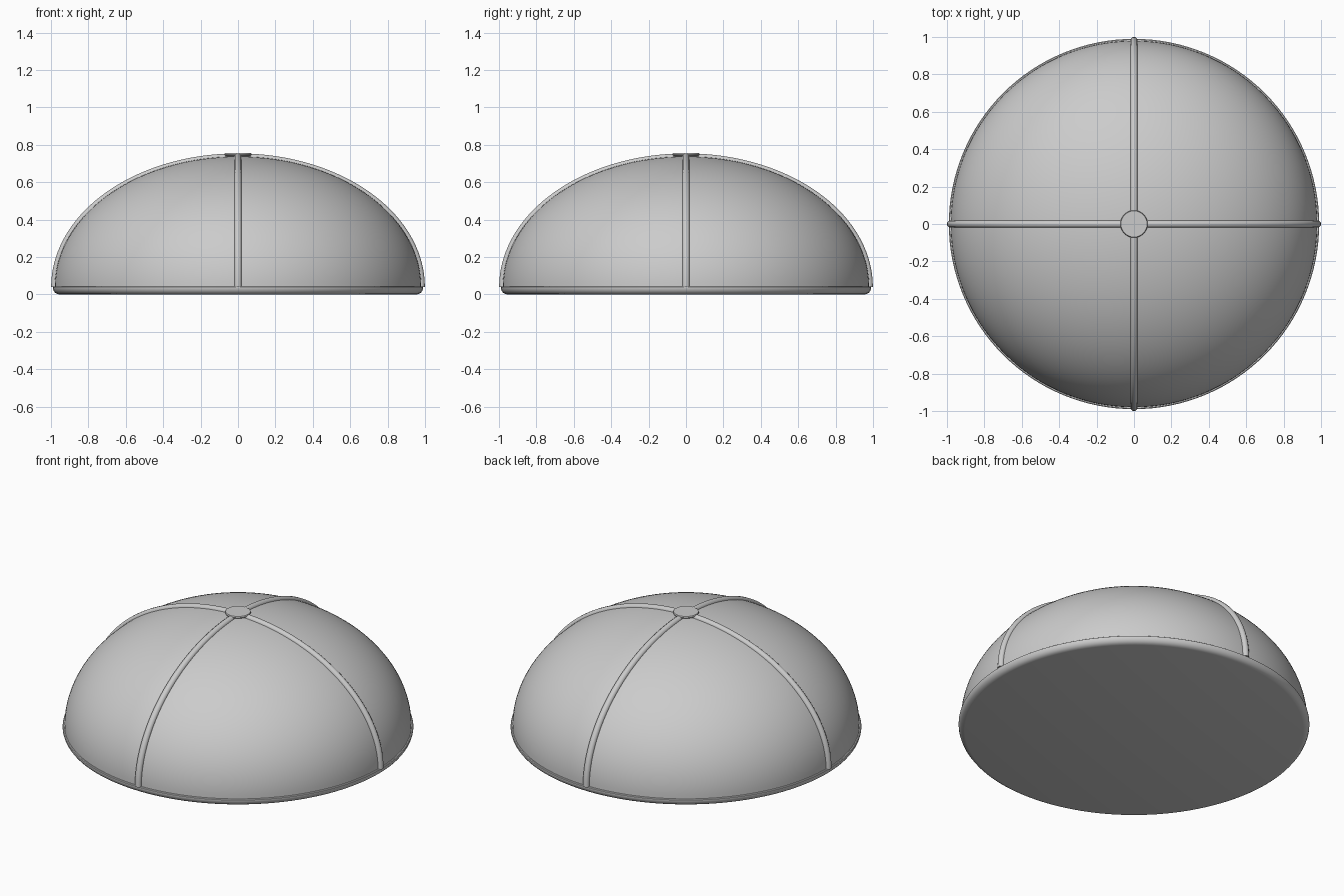
import bpy, bmesh, math

if "Cube" in bpy.data.objects:
    bpy.data.objects.remove(bpy.data.objects["Cube"])

grey = bpy.data.materials.new("plain grey")
grey.diffuse_color = (0.6, 0.6, 0.6, 1)
grey.use_nodes = True
grey.node_tree.nodes["Principled BSDF"].inputs["Base Color"].default_value = grey.diffuse_color

BASE, A, B = 0.04, 0.98, 0.695   # springing height, dome radius, dome rise


def lathe(name, profile, steps, angle=35):
    """Revolve an (r, z) profile around the z axis."""
    bm = bmesh.new()
    vs = [bm.verts.new((r, 0, z)) for r, z in profile]
    es = [bm.edges.new(p) for p in zip(vs, vs[1:])]
    bmesh.ops.spin(bm, geom=vs + es, cent=(0, 0, 0), axis=(0, 0, 1),
                   angle=math.tau, steps=steps)
    bmesh.ops.remove_doubles(bm, verts=bm.verts, dist=1e-5)
    bmesh.ops.recalc_face_normals(bm, faces=bm.faces)
    me = bpy.data.meshes.new(name)
    bm.to_mesh(me)
    bm.free()
    me.materials.append(grey)
    ob = bpy.data.objects.new(name, me)
    bpy.context.collection.objects.link(ob)
    bpy.ops.object.select_all(action='DESELECT')
    ob.select_set(True)
    bpy.context.view_layer.objects.active = ob
    bpy.ops.object.shade_smooth_by_angle(angle=math.radians(angle))
    return ob


# Dome shell
n = 40
lathe("dome", [(A * math.cos(i / n * math.pi / 2) if i < n else 0,
                BASE + (B + 0.003) * math.sin(i / n * math.pi / 2))
               for i in range(n + 1)], 128)

# Base plate with rounded lower edge and small upper lip
lathe("base_rim", [(0, 0), (0.955, 0), (0.968, 0.003), (0.979, 0.01),
                   (0.986, 0.02), (0.99, 0.032), (0.99, 0.04),
                   (0.986, 0.043), (0.97, 0.043)], 128)

# Top button
lathe("top_button", [(0, 0.725), (0.045, 0.73), (0.07, 0.742), (0.073, 0.748),
                     (0.07, 0.755), (0, 0.755)], 48)


# Seam ribs: two round tubes arching over the dome
def rib(name, turn):
    cu = bpy.data.curves.new(name, 'CURVE')
    cu.dimensions = '3D'
    cu.bevel_depth = 0.02
    cu.bevel_resolution = 3
    cu.use_fill_caps = True
    sp = cu.splines.new('POLY')
    m = 72
    sp.points.add(m)
    for i, p in enumerate(sp.points):
        t = math.pi * i / m
        r = A * math.cos(t)
        p.co = (r * math.cos(turn), r * math.sin(turn), BASE + B * math.sin(t), 1)
    sp.use_smooth = True
    cu.materials.append(grey)
    bpy.context.collection.objects.link(bpy.data.objects.new(name, cu))


rib("side_rib", 0)
rib("front_back_rib", math.pi / 2)
